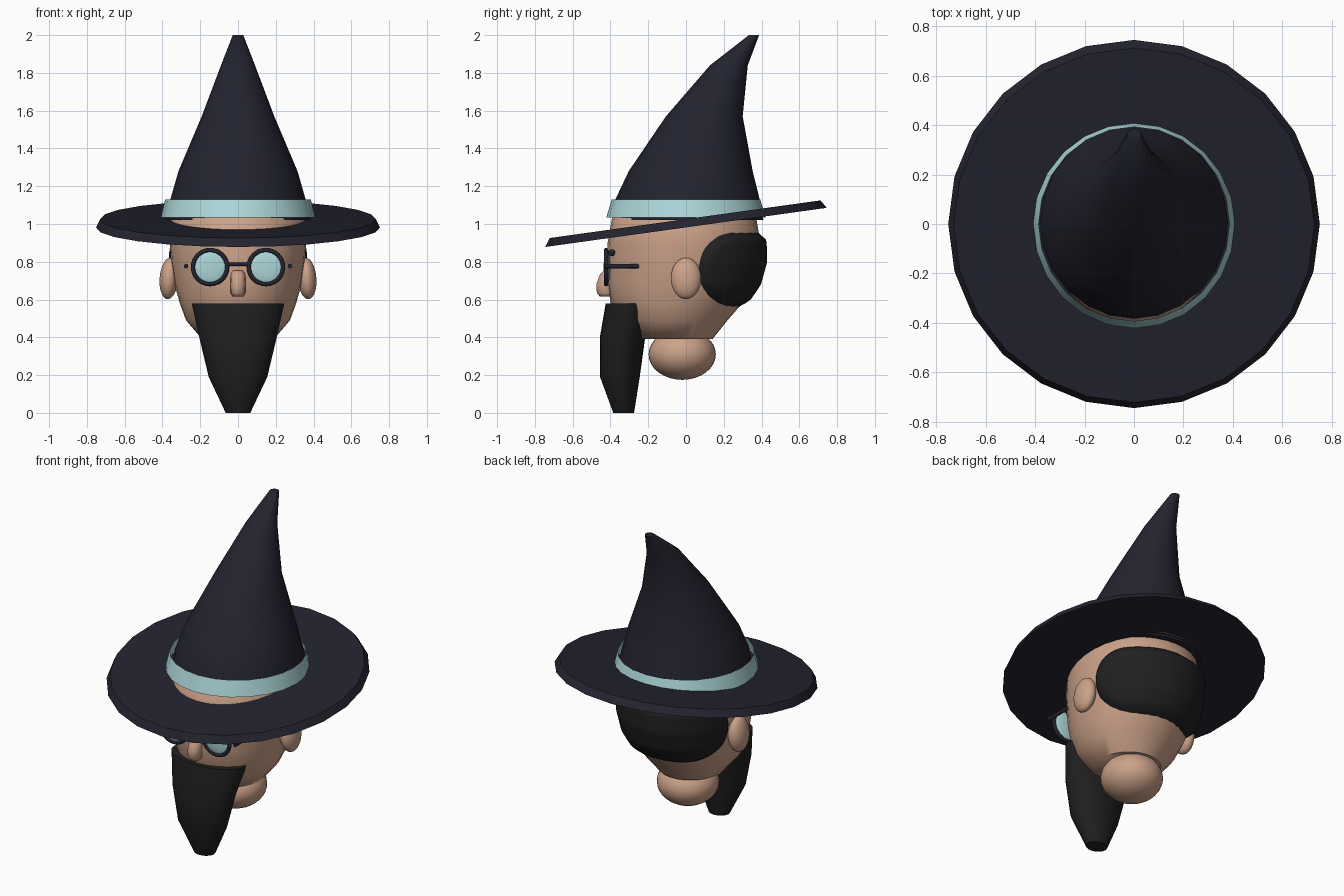
import bpy, bmesh, math
from mathutils import Vector

cube = bpy.data.objects.get("Cube")
if cube:
    bpy.data.objects.remove(cube, do_unlink=True)


def material(name, color):
    m = bpy.data.materials.new(name)
    m.use_nodes = True
    rgba = (*color, 1)
    m.diffuse_color = rgba
    bsdf = m.node_tree.nodes["Principled BSDF"]
    bsdf.inputs["Base Color"].default_value = rgba
    bsdf.inputs["Roughness"].default_value = 0.8
    return m


SKIN = material("skin", (0.6, 0.36, 0.25))
TEAL = material("pale teal", (0.42, 0.68, 0.7))
NAVY = material("dark navy", (0.017, 0.017, 0.029))
BLACK = material("black hair", (0.014, 0.014, 0.014))


def finish(name, bm, mat, angle=40):
    bmesh.ops.recalc_face_normals(bm, faces=bm.faces)
    mesh = bpy.data.meshes.new(name)
    bm.to_mesh(mesh)
    bm.free()
    mesh.materials.append(mat)
    ob = bpy.data.objects.new(name, mesh)
    bpy.context.collection.objects.link(ob)
    bpy.ops.object.select_all(action='DESELECT')
    ob.select_set(True)
    bpy.context.view_layer.objects.active = ob
    bpy.ops.object.shade_smooth_by_angle(angle=math.radians(angle))
    return ob


def loft(name, sections, mat, sides=24, caps=True, slope=0, angle=40):
    """Elliptical rings, each (z, centre y, x radius, y radius)."""
    bm = bmesh.new()
    rings = []
    for z, cy, rx, ry in sections:
        ring = []
        for i in range(sides):
            a = math.tau * i / sides
            y = cy + ry * math.sin(a)
            ring.append(bm.verts.new((rx * math.cos(a), y, z + slope * y)))
        rings.append(ring)
    for lo, hi in zip(rings, rings[1:]):
        for i in range(sides):
            j = (i + 1) % sides
            bm.faces.new((lo[i], lo[j], hi[j], hi[i]))
    if caps:
        bm.faces.new(rings[0])
        bm.faces.new(rings[-1])
    return finish(name, bm, mat, angle)


def ellipsoid(name, center, radii, mat, tilt=0):
    bm = bmesh.new()
    bmesh.ops.create_uvsphere(bm, u_segments=32, v_segments=16, radius=1)
    bmesh.ops.scale(bm, vec=radii, verts=bm.verts)
    ob = finish(name, bm, mat, 60)
    ob.location = center
    ob.rotation_euler.y = tilt
    return ob


def rod(name, start, end, radius, mat):
    start, end = Vector(start), Vector(end)
    bm = bmesh.new()
    bmesh.ops.create_cone(bm, cap_ends=True, segments=12, radius1=radius,
                          radius2=radius, depth=(end - start).length)
    ob = finish(name, bm, mat)
    ob.location = (start + end) / 2
    ob.rotation_euler = (end - start).to_track_quat('Z', 'Y').to_euler()
    return ob


# Head, running up inside the hat
HEAD = [(0.39, -0.06, 0.19, 0.2), (0.49, -0.065, 0.275, 0.285),
        (0.58, -0.05, 0.308, 0.348), (0.68, -0.025, 0.336, 0.39),
        (0.8, -0.01, 0.354, 0.408), (0.9, -0.01, 0.362, 0.405),
        (1.03, -0.01, 0.357, 0.382), (1.1, 0, 0.3, 0.32)]
loft("head", HEAD, SKIN, 32, angle=50)
ellipsoid("neck", (0, -0.02, 0.31), (0.178, 0.178, 0.135), SKIN)


# Hair patch: a shell that swells out of the back of the head
def head_section(z):
    for lo, hi in zip(HEAD, HEAD[1:]):
        if z <= hi[0]:
            t = (z - lo[0]) / (hi[0] - lo[0])
            return [a + (b - a) * t for a, b in zip(lo, hi)][1:]
    return HEAD[-1][1:]


bm = bmesh.new()
COLS, ROWS = 64, 28
grid = []
for r in range(ROWS + 1):
    z = 0.54 + 0.44 * r / ROWS
    cy, rx, ry = head_section(z)
    row = []
    for c in range(COLS + 1):
        a = math.pi * c / COLS
        y = cy + ry * math.sin(a)
        inside = 1 - (min(y - 0.25, 0) / 0.18) ** 2 - ((z - 0.757) / 0.193) ** 2
        out = max(-0.02, min(0.032, 0.1 * inside))
        row.append((bm.verts.new(((rx + out) * math.cos(a),
                                  cy + (ry + out) * math.sin(a), z)), inside))
    grid.append(row)
for lo, hi in zip(grid, grid[1:]):
    for c in range(COLS):
        quad = (lo[c], lo[c + 1], hi[c + 1], hi[c])
        if max(q[1] for q in quad) > -0.08:
            bm.faces.new([q[0] for q in quad])
bmesh.ops.delete(bm, geom=[v for v in bm.verts if not v.link_faces], context='VERTS')
finish("back_hair", bm, BLACK, 60)

# Beard and nose
loft("beard", [(0, -0.33, 0.065, 0.055), (0.19, -0.35, 0.155, 0.105),
               (0.4, -0.336, 0.205, 0.12), (0.58, -0.285, 0.245, 0.14)], BLACK)
loft("nose", [(0.615, -0.425, 0.027, 0.03), (0.635, -0.425, 0.039, 0.047),
              (0.68, -0.425, 0.04, 0.05), (0.735, -0.415, 0.038, 0.04),
              (0.755, -0.405, 0.025, 0.03)], SKIN, 16, angle=60)

# Ears and spectacles, one set per side
for side, s in (("left", 1), ("right", -1)):
    ellipsoid(side + "_ear", (s * 0.365, 0, 0.712), (0.05, 0.08, 0.11),
              SKIN, s * -0.08)
    ellipsoid(side + "_lens", (s * 0.148, -0.418, 0.772), (0.09, 0.018, 0.09), TEAL)
    bpy.ops.mesh.primitive_torus_add(major_segments=32, minor_segments=8,
                                     major_radius=0.09, minor_radius=0.012,
                                     location=(s * 0.148, -0.423, 0.772),
                                     rotation=(math.pi / 2, 0, 0))
    frame = bpy.context.object
    frame.name = side + "_lens_frame"
    frame.data.materials.append(NAVY)
    bpy.ops.object.shade_smooth_by_angle(angle=math.radians(60))
    rod(side + "_spectacle_arm", (s * 0.275, -0.425, 0.777),
        (s * 0.275, -0.25, 0.777), 0.012, NAVY)
    ellipsoid(side + "_frame_peg", (s * 0.148, -0.393, 0.848),
              (0.018, 0.018, 0.018), NAVY)
rod("spectacle_bridge", (-0.055, -0.425, 0.787), (0.055, -0.425, 0.787), 0.009, NAVY)

# Hat: tilted brim, bent cone and band
loft("hat_brim", [(0.982, 0, 0.752, 0.745), (1.026, -0.005, 0.73, 0.717)],
     NAVY, slope=0.139)
loft("hat_cone", [(1.02, 0.012, 0.38, 0.398), (1.13, 0.008, 0.358, 0.382),
                  (1.28, 0.025, 0.315, 0.328), (1.57, 0.097, 0.192, 0.203),
                  (1.84, 0.227, 0.09, 0.1), (2.0, 0.36, 0.028, 0.027)],
     NAVY, angle=50)
loft("hat_band", [(1.035, 0, 0.408, 0.422), (1.13, 0, 0.386, 0.393)],
     TEAL, caps=False)
